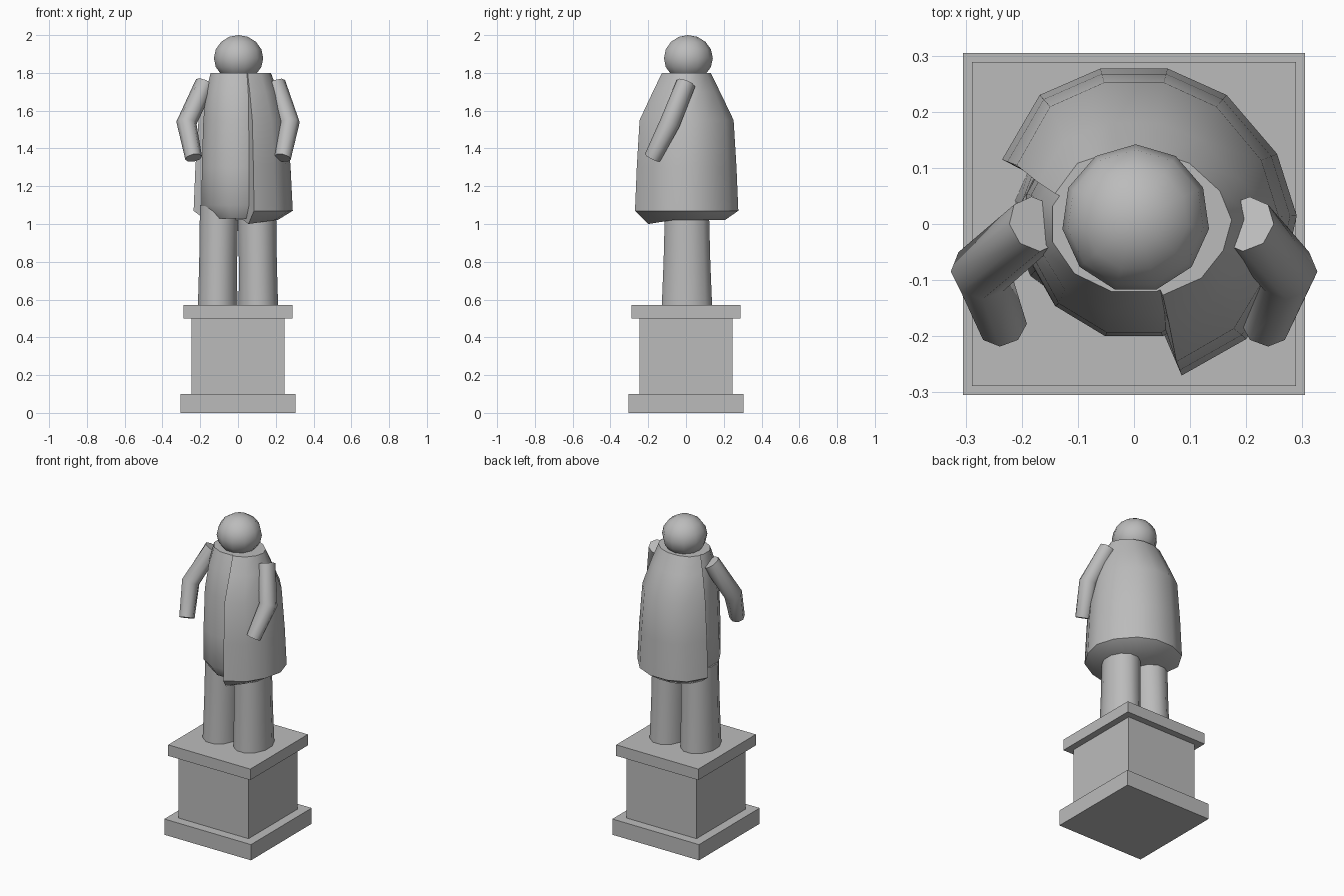
import bpy, bmesh
from math import cos, sin, pi, radians
from mathutils import Vector

cube = bpy.data.objects.get("Cube")
if cube:
    bpy.data.objects.remove(cube)

stone = bpy.data.materials.new("grey stone")
stone.use_nodes = True
GREY = (0.5, 0.5, 0.5, 1)
stone.diffuse_color = GREY
stone.node_tree.nodes["Principled BSDF"].inputs["Base Color"].default_value = GREY


def loft(name, rings, angle=35):
    """Closed skin through rings of equal point count, capped at both ends."""
    bm = bmesh.new()
    loops = [[bm.verts.new(p) for p in ring] for ring in rings]
    n = len(loops[0])
    for low, high in zip(loops, loops[1:]):
        for i in range(n):
            j = (i + 1) % n
            bm.faces.new((low[i], low[j], high[j], high[i]))
    bm.faces.new(loops[0][::-1])
    bm.faces.new(loops[-1])
    bmesh.ops.recalc_face_normals(bm, faces=bm.faces)
    mesh = bpy.data.meshes.new(name)
    bm.to_mesh(mesh)
    bm.free()
    mesh.materials.append(stone)
    obj = bpy.data.objects.new(name, mesh)
    bpy.context.collection.objects.link(obj)
    smooth(obj, angle)
    return obj


def smooth(obj, angle):
    bpy.ops.object.select_all(action='DESELECT')
    obj.select_set(True)
    bpy.context.view_layer.objects.active = obj
    bpy.ops.object.shade_smooth_by_angle(angle=radians(angle))


def oval(x, y, z, rx, ry, n=12):
    return [(x + rx * cos(2 * pi * (i + 0.5) / n),
             y + ry * sin(2 * pi * (i + 0.5) / n), z) for i in range(n)]


def slab(name, half, z0, z1):
    square = [(-half, -half), (half, -half), (half, half), (-half, half)]
    loft(name, [[(x, y, z) for x, y in square] for z in (z0, z1)])


# Pedestal
slab("pedestal_foot", 0.305, 0, 0.1)
slab("pedestal_block", 0.247, 0.1, 0.5)
slab("pedestal_cap", 0.289, 0.5, 0.57)

# Legs
for side, label in ((1, "left"), (-1, "right")):
    loft(label + "_leg", [oval(side * 0.108, 0.005, 0.565, 0.108, 0.138),
                          oval(side * 0.105, 0.005, 0.8, 0.104, 0.128),
                          oval(side * 0.1, 0.005, 1.1, 0.105, 0.12)], 50)

# Torso with a rounded lower hem
loft("torso", [oval(0, 0, z, rx, ry) for z, rx, ry in (
    (1.03, 0.14, 0.16), (1.1, 0.2, 0.205), (1.3, 0.198, 0.207),
    (1.55, 0.19, 0.2), (1.7, 0.175, 0.165), (1.8, 0.15, 0.125))], 50)

# Coat wrapping the left side and the back, open at the right front
outline = [(0.085, -0.27), (0.2, -0.205), (0.265, -0.1), (0.29, 0.015),
           (0.255, 0.125), (0.165, 0.23), (0.06, 0.277), (-0.06, 0.277),
           (-0.168, 0.23), (-0.235, 0.115), (-0.13, 0.06), (0.04, -0.14)]
coat_rings = []
for z, sx, sy in ((1.02, 0.72, 0.74), (1.07, 1, 1), (1.3, 0.96, 0.965),
                  (1.55, 0.89, 0.91), (1.7, 0.73, 0.65), (1.8, 0.6, 0.47)):
    coat_rings.append([(x * sx, y * sy, z) for x, y in outline])
# The front corner of the hem hangs lower
coat_rings[0][0] = (0.055, -0.2, 1.0)
loft("coat", coat_rings, 50)


# Arms: bent tubes from shoulder through elbow to a blunt hand
def tube(name, points, radii, n=8):
    pts = [Vector(p) for p in points]
    dirs = [(b - a).normalized() for a, b in zip(pts, pts[1:])]
    tangents = [dirs[0], (dirs[0] + dirs[1]).normalized(), dirs[1]]
    rings = []
    for p, t, r in zip(pts, tangents, radii):
        u = t.cross(Vector((0, 1, 0))).normalized()
        v = t.cross(u)
        rings.append([p + r * (u * cos(2 * pi * i / n) + v * sin(2 * pi * i / n))
                      for i in range(n)])
    loft(name, rings, 50)


for side, label, shoulder in ((1, "left", 0.2), (-1, "right", 0.175)):
    tube(label + "_arm", [(side * shoulder, 0, 1.745),
                          (side * 0.273, -0.085, 1.535),
                          (side * 0.235, -0.178, 1.35)],
         (0.052, 0.054, 0.045))

# Head
bpy.ops.mesh.primitive_uv_sphere_add(segments=11, ring_count=8, radius=0.132,
                                     location=(0.003, 0.01, 1.878))
head = bpy.context.object
head.name = "head"
head.scale.z = 0.122 / 0.132
head.data.materials.append(stone)
smooth(head, 60)
